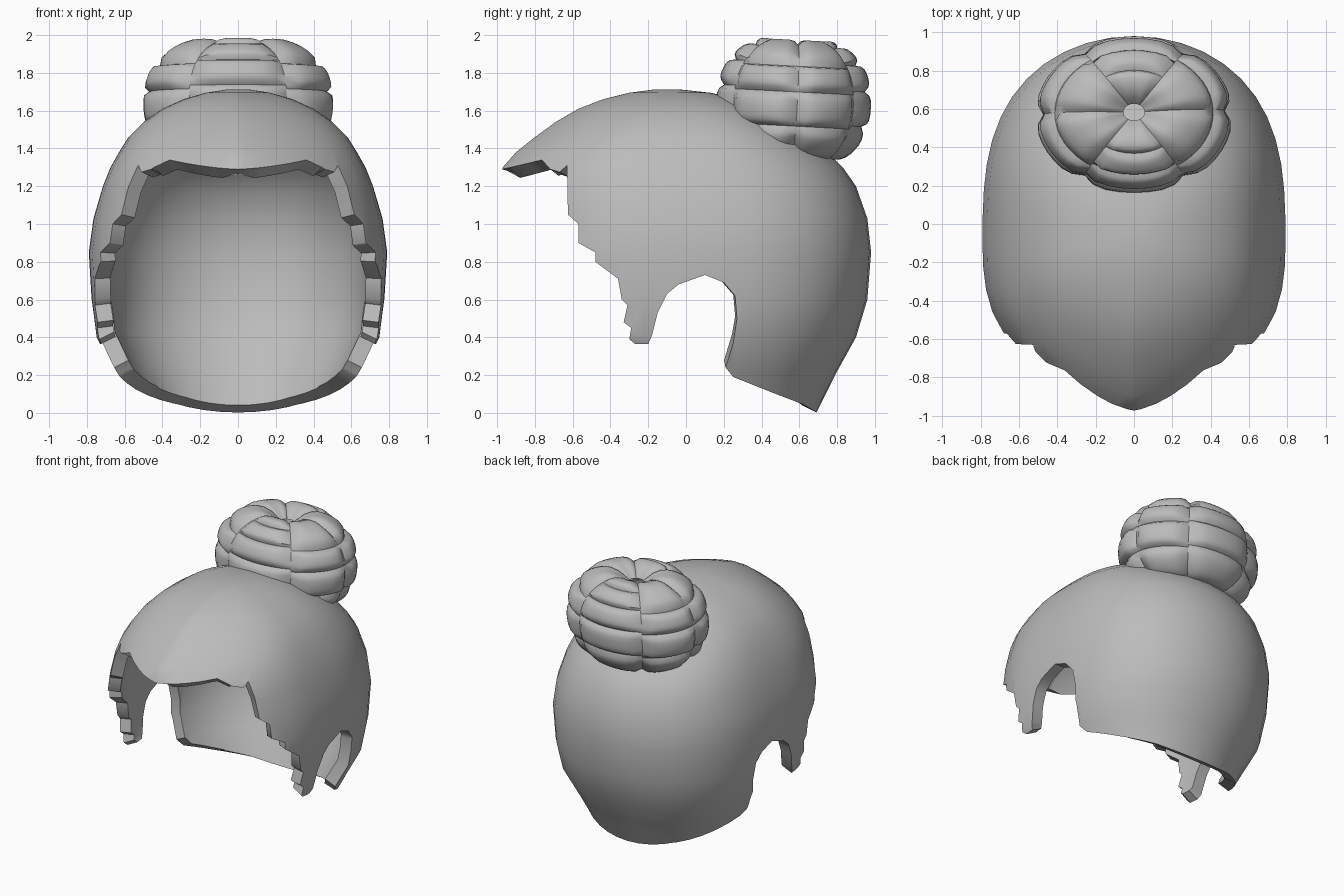
import bpy, bmesh, math
from mathutils import Matrix

if "Cube" in bpy.data.objects:
    bpy.data.objects.remove(bpy.data.objects["Cube"])

hair = bpy.data.materials.new("hair grey")
hair.diffuse_color = (0.5, 0.5, 0.5, 1)
hair.use_nodes = True
hair.node_tree.nodes["Principled BSDF"].inputs["Base Color"].default_value = hair.diffuse_color


def make(name, bm):
    bmesh.ops.recalc_face_normals(bm, faces=bm.faces)
    me = bpy.data.meshes.new(name)
    bm.to_mesh(me)
    bm.free()
    me.materials.append(hair)
    ob = bpy.data.objects.new(name, me)
    bpy.context.collection.objects.link(ob)
    return ob


def activate(ob):
    bpy.ops.object.select_all(action='DESELECT')
    ob.select_set(True)
    bpy.context.view_layer.objects.active = ob


def loft(bm, rings):
    """Skin a list of equal closed rings and cap both ends."""
    vs = [[bm.verts.new(p) for p in r] for r in rings]
    n = len(vs[0])
    for a, b in zip(vs, vs[1:]):
        for i in range(n):
            bm.faces.new((a[i], a[(i + 1) % n], b[(i + 1) % n], b[i]))
    bm.faces.new(vs[0])
    bm.faces.new(vs[-1])


# Hair cap: horizontal sections, pointed in front and round behind
# (height, front y, back y, half width, front fullness)
LEVELS = [(-0.3, -0.9, 0.56, 0.45, 2.6), (0.0, -0.95, 0.69, 0.56, 2.6), (0.1, -0.98, 0.74, 0.60, 2.6),
          (0.22, -1.0, 0.80, 0.66, 2.6), (0.4, -1.02, 0.90, 0.75, 2.6), (0.6, -1.03, 0.96, 0.775, 2.6),
          (0.85, -1.03, 0.98, 0.79, 2.6), (1.03, -1.02, 0.96, 0.765, 2.6), (1.2, -1.0, 0.90, 0.715, 2.7),
          (1.3, -0.97, 0.83, 0.675, 2.7), (1.38, -0.90, 0.75, 0.63, 2.7), (1.46, -0.80, 0.65, 0.58, 2.6),
          (1.54, -0.69, 0.52, 0.50, 2.5), (1.61, -0.57, 0.40, 0.40, 2.4), (1.66, -0.44, 0.28, 0.29, 2.3),
          (1.695, -0.30, 0.13, 0.17, 2.2), (1.712, -0.17, -0.03, 0.06, 2)]
SEG = 48


def section(z, yf, yb, w, p):
    c, pts = -0.1, []
    for i in range(SEG):
        a = 2 * math.pi * i / SEG
        t = math.sin(a)
        k = max(0, 1 - abs(t) ** p) ** 0.77 if t < 0 else max(0, 1 - t ** 3) ** 0.5
        y = c + (t * (yb - c) if t > 0 else t * (c - yf))
        pts.append((math.copysign(w * k, math.cos(a)), y, z))
    return pts


bm = bmesh.new()
loft(bm, [section(*l) for l in LEVELS])
cap = make("hair_cap", bm)

# Side outline that trims the brim, ragged side locks, ear notch and nape
OUTLINE = [(-1.1, 1.26), (-0.98, 1.288), (-0.76, 1.34), (-0.72, 1.29),
           (-0.67, 1.275), (-0.63, 1.31), (-0.625, 1.05), (-0.57, 1.0), (-0.57, 0.90),
           (-0.48, 0.85), (-0.48, 0.80), (-0.36, 0.71), (-0.34, 0.60), (-0.31, 0.57),
           (-0.33, 0.48), (-0.29, 0.45), (-0.30, 0.39), (-0.27, 0.365), (-0.20, 0.365),
           (-0.18, 0.41), (-0.15, 0.53), (-0.10, 0.63), (-0.04, 0.68), (0.10, 0.73),
           (0.20, 0.69), (0.26, 0.62), (0.27, 0.50), (0.25, 0.37), (0.21, 0.24),
           (0.25, 0.19), (0.45, 0.11), (0.62, 0.045), (0.69, 0.003), (0.75, -0.02),
           (1.2, -0.02), (1.2, 1.95), (-1.1, 1.95)]
bm = bmesh.new()
loft(bm, [[(x, y, z) for y, z in OUTLINE] for x in (-1.2, 1.2)])
cutter = make("trim_cutter", bm)
cutter.hide_render = True

activate(cap)
cut = cap.modifiers.new("trim", 'BOOLEAN')
cut.operation, cut.solver, cut.object = 'INTERSECT', 'EXACT', cutter
bpy.ops.object.modifier_apply(modifier="trim")
bpy.data.objects.remove(cutter)

# Drop the walls left by the cut, keeping an open skin, then thicken it inwards
bm = bmesh.new()
bm.from_mesh(cap.data)
bm.normal_update()
walls = [f for f in bm.faces if abs(f.normal.x) < 1e-4 and f.calc_center_median().z < 1.45]
bmesh.ops.delete(bm, geom=walls, context='FACES')
bmesh.ops.remove_doubles(bm, verts=bm.verts, dist=0.004)
bm.to_mesh(cap.data)
bm.free()
sol = cap.modifiers.new("thickness", 'SOLIDIFY')
sol.thickness, sol.offset = 0.085, -1
bpy.ops.object.modifier_apply(modifier="thickness")
bpy.ops.object.shade_smooth_by_angle(angle=math.radians(40))

# Bun: wide side lobes between narrower banded strands front and back
SIDE = [0.08, 1.02, 1.45, 1.9, 2.6]              # polar angles of the seams
BAND = [0.08, 0.55, 0.95, 1.4, 1.85, 2.6]
SEAMS = [3, 57, 123, 180, 237, 303, 363]         # angles around the axis
PLACE = (Matrix.Translation((0, 0.57, 1.645)) @ Matrix.Rotation(math.radians(-3), 4, 'X')
         @ Matrix.Diagonal((0.515, 0.41, 0.36, 1)))
N = 8


def puff(u):
    return 1 - abs(2 * u - 1) ** 4


def signed_pow(v, e):
    return math.copysign(abs(v) ** e, v)


def strand(bm, t0, t1, s0, s1):
    """One padded patch of the bun between two polar and two round angles."""
    grid = []
    for i in range(N + 1):
        row = []
        for j in range(N + 1):
            u, v = i / N, j / N
            th = t0 + (t1 - t0) * u
            ph = math.radians(s0 + (s1 - s0) * v)
            r = 0.92 + 0.08 * min(puff(u), puff(v) * 1.1)
            ring, h = r * math.sin(th) ** 0.85, r * signed_pow(math.cos(th), 0.85)
            h -= 0.3 * max(0, 1 - th / 0.5) ** 2      # dip into the hole
            row.append(bm.verts.new((PLACE @ Matrix.Translation(
                (ring * math.cos(ph), ring * math.sin(ph), h))).to_translation()))
        grid.append(row)
    for i in range(N):
        for j in range(N):
            bm.faces.new((grid[i][j], grid[i + 1][j], grid[i + 1][j + 1], grid[i][j + 1]))


bm = bmesh.new()
for k, (s0, s1) in enumerate(zip(SEAMS, SEAMS[1:])):
    tiers = BAND if k in (1, 4) else SIDE
    for t0, t1 in zip(tiers, tiers[1:]):
        strand(bm, t0, t1, s0, s1)
bmesh.ops.remove_doubles(bm, verts=bm.verts, dist=0.001)
bun = make("hair_bun", bm)
activate(bun)
bpy.ops.object.shade_smooth_by_angle(angle=math.radians(40))
